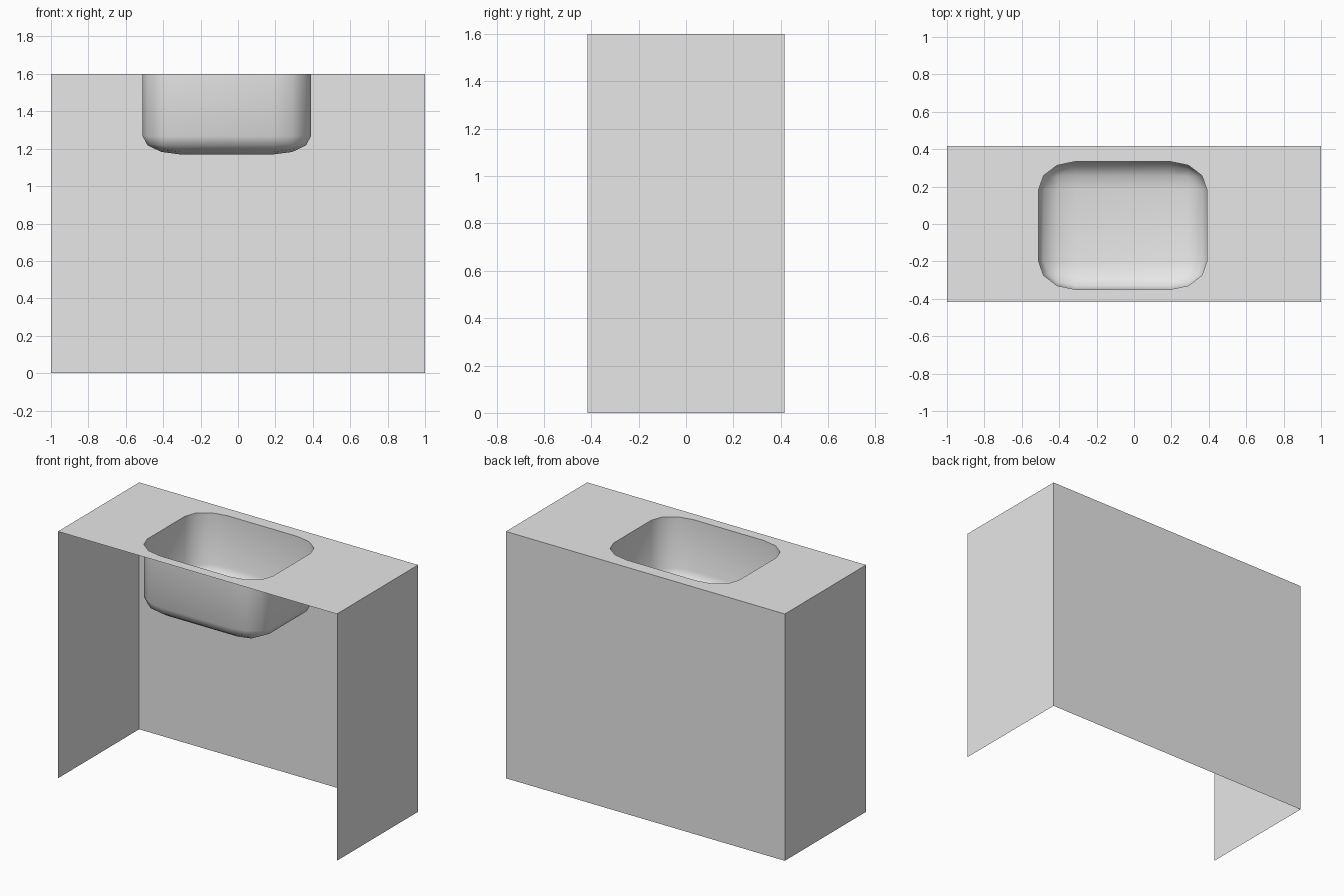
import bpy, bmesh, math

if "Cube" in bpy.data.objects:
    bpy.data.objects.remove(bpy.data.objects["Cube"])

HX, HY, H = 1.0, 0.416, 1.6          # cabinet half width, half depth, height
CX, CY, BX, BY = -0.06, -0.008, 0.45, 0.342   # basin centre and half sizes
BOTTOM, ROUND, R = 1.17, 0.097, 0.44  # basin floor, floor rounding height, bevel

grey = bpy.data.materials.new("light_grey")
grey.diffuse_color = (0.8, 0.8, 0.8, 1)
grey.use_nodes = True
grey.node_tree.nodes["Principled BSDF"].inputs["Base Color"].default_value = grey.diffuse_color


def finish(bm, name, smooth=False):
    for f in bm.faces:
        f.smooth = smooth
    me = bpy.data.meshes.new(name)
    bm.to_mesh(me)
    bm.free()
    me.materials.append(grey)
    ob = bpy.data.objects.new(name, me)
    bpy.context.collection.objects.link(ob)
    return ob


# Cabinet panels: open front and bottom, thin back and sides
bm = bmesh.new()
plan = [(-HX, -HY), (-HX, HY), (HX, HY), (HX, -HY)]
low = [bm.verts.new((x, y, 0)) for x, y in plan]
high = [bm.verts.new((x, y, H)) for x, y in plan]
for i in range(3):
    bm.faces.new((low[i + 1], low[i], high[i], high[i + 1]))
finish(bm, "cabinet_panels")

# Basin: rounded box with its top removed, walls facing inward
bm = bmesh.new()
bmesh.ops.create_cube(bm, size=2)
edges = [e for e in bm.edges if min(v.co.z for v in e.verts) < 0]
bmesh.ops.bevel(bm, geom=edges, offset=R, offset_type='OFFSET', segments=3,
                profile=0.5, affect='EDGES')
lid = [f for f in bm.faces if all(v.co.z > 0.9 for v in f.verts)]
bmesh.ops.delete(bm, geom=lid, context='FACES')
for v in bm.verts:
    z = H if v.co.z > 0.5 else BOTTOM + (v.co.z + 1) / R * ROUND
    v.co = (CX + v.co.x * BX, CY + v.co.y * BY, z)
bmesh.ops.recalc_face_normals(bm, faces=bm.faces)
floor = min(bm.faces, key=lambda f: f.calc_center_median().z)
if floor.normal.z < 0:
    bmesh.ops.reverse_faces(bm, faces=bm.faces)
rim = [v.co.copy() for v in bm.verts if v.co.z > H - 0.001]
rim.sort(key=lambda p: math.atan2(p.y - CY, p.x - CX))
finish(bm, "basin", smooth=True)

# Countertop: flat sheet with the basin opening cut out
bm = bmesh.new()
for loop in ([(x, y, H) for x, y in plan], rim):
    vs = [bm.verts.new(p) for p in loop]
    for i, v in enumerate(vs):
        bm.edges.new((v, vs[(i + 1) % len(vs)]))
bmesh.ops.triangle_fill(bm, edges=bm.edges[:], use_beauty=True, normal=(0, 0, 1))
bm.normal_update()
down = [f for f in bm.faces if f.normal.z < 0]
if down:
    bmesh.ops.reverse_faces(bm, faces=down)
finish(bm, "countertop")
